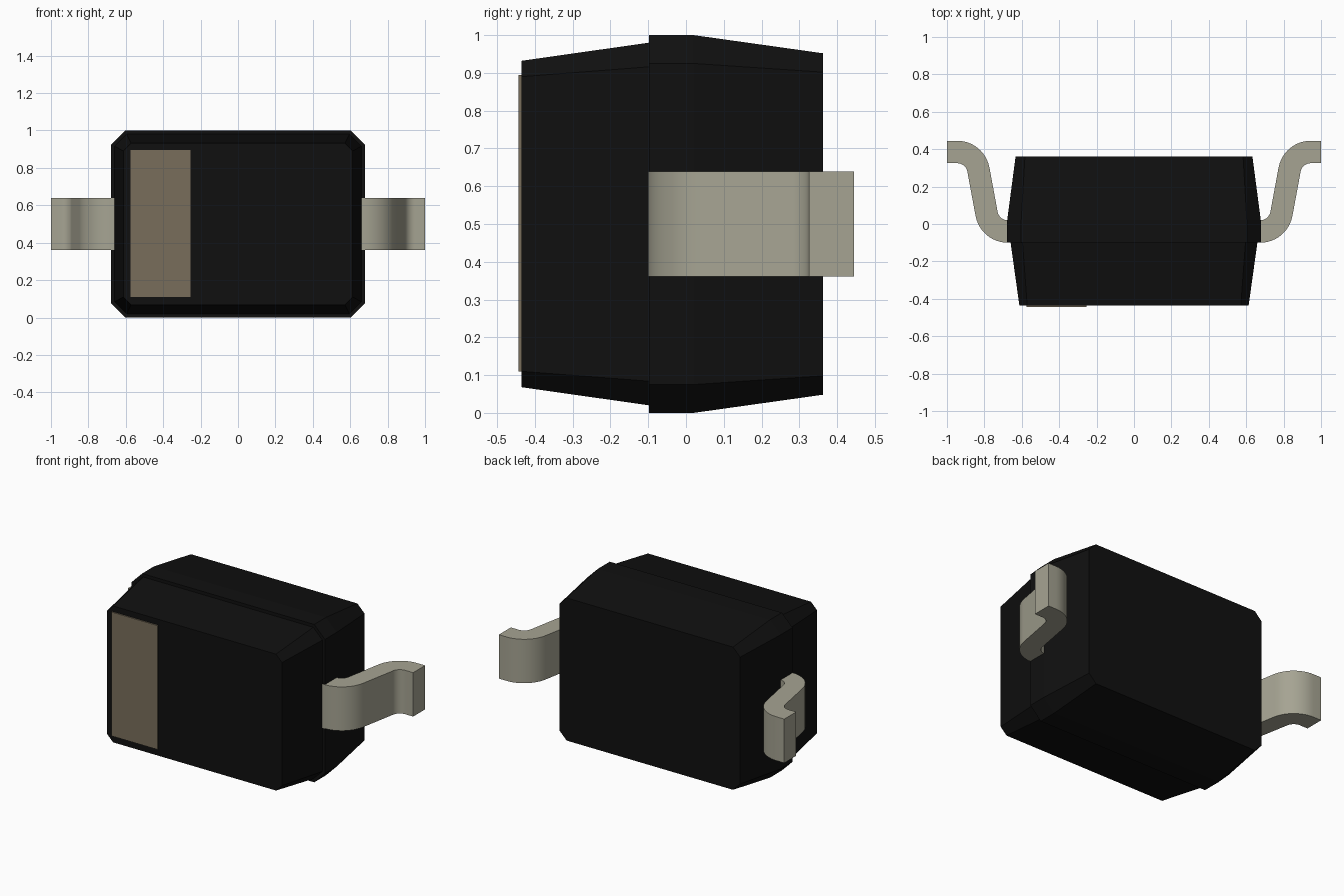
import bpy, bmesh
from math import radians, sin, cos
from mathutils import Vector

cube = bpy.data.objects.get("Cube")
if cube:
    bpy.data.objects.remove(cube, do_unlink=True)

MID_Z = 0.5


def material(name, rgb):
    m = bpy.data.materials.new(name)
    m.use_nodes = True
    m.diffuse_color = (*rgb, 1)
    m.node_tree.nodes["Principled BSDF"].inputs["Base Color"].default_value = (*rgb, 1)
    return m


def loft(name, rings, mat):
    """Skin closed rings of equal length and cap both ends."""
    bm = bmesh.new()
    rows = [[bm.verts.new(p) for p in ring] for ring in rings]
    n = len(rows[0])
    for a, b in zip(rows, rows[1:]):
        for i in range(n):
            j = (i + 1) % n
            bm.faces.new((a[i], a[j], b[j], b[i]))
    bm.faces.new(rows[0])
    bm.faces.new(rows[-1])
    bmesh.ops.recalc_face_normals(bm, faces=bm.faces)
    mesh = bpy.data.meshes.new(name)
    bm.to_mesh(mesh)
    bm.free()
    mesh.materials.append(mat)
    obj = bpy.data.objects.new(name, mesh)
    bpy.context.collection.objects.link(obj)
    return obj


def octagon(y, hx, hz, c):
    """Rectangle with cut corners, facing the front."""
    quarter = [(hx, hz - c), (hx - c, hz)]
    pts = quarter + [(-x, z) for x, z in reversed(quarter)]
    pts += [(-x, -z) for x, z in pts]
    return [(x, y, MID_Z + z) for x, z in pts]


black = material("black_plastic", (0.005, 0.005, 0.005))
metal = material("lead_metal", (0.38, 0.37, 0.29))
tan = material("tan_marking", (0.19, 0.155, 0.105))

# Tapered body halves with a small step at the parting line
loft("body", [octagon(*s) for s in (
    (-0.435, 0.613, 0.432, 0.042),
    (-0.098, 0.660, 0.480, 0.064),
    (-0.098, 0.678, 0.500, 0.075),
    (0.020, 0.678, 0.500, 0.075),
    (0.362, 0.633, 0.452, 0.050))], black)

# Thin marking plate on the front face
loft("polarity_band", [[(x, y, z) for x, z in
     ((-0.575, 0.11), (-0.255, 0.11), (-0.255, 0.895), (-0.575, 0.895))]
     for y in (-0.443, -0.434)], tan)

# Bent leads: two arcs joined by a straight slope
BEND, STEPS, RADIUS = radians(79.4), 12, 0.115
HALF_T, HALF_W = 0.06, 0.139
inner, outer = Vector((0.675, 0.075)), Vector((0.945, 0.27))
path = [(Vector((0.655, inner.y - RADIUS)), 0)]
angles = [BEND * i / STEPS for i in range(STEPS + 1)]
path += [(inner + RADIUS * Vector((sin(a), -cos(a))), a) for a in angles]
path += [(outer + RADIUS * Vector((-sin(a), cos(a))), a) for a in reversed(angles)]
path.append((Vector((1.0, outer.y + RADIUS)), 0))

for name, side in (("left_lead", 1), ("right_lead", -1)):
    rings = []
    for p, a in path:
        normal = Vector((-sin(a), cos(a))) * HALF_T
        lo, hi = p - normal, p + normal
        rings.append([(side * q.x, q.y, MID_Z + z) for q, z in
                      ((lo, -HALF_W), (hi, -HALF_W), (hi, HALF_W), (lo, HALF_W))])
    lead = loft(name, rings, metal)
    bpy.ops.object.select_all(action="DESELECT")
    lead.select_set(True)
    bpy.context.view_layer.objects.active = lead
    bpy.ops.object.shade_smooth_by_angle(angle=radians(30))
